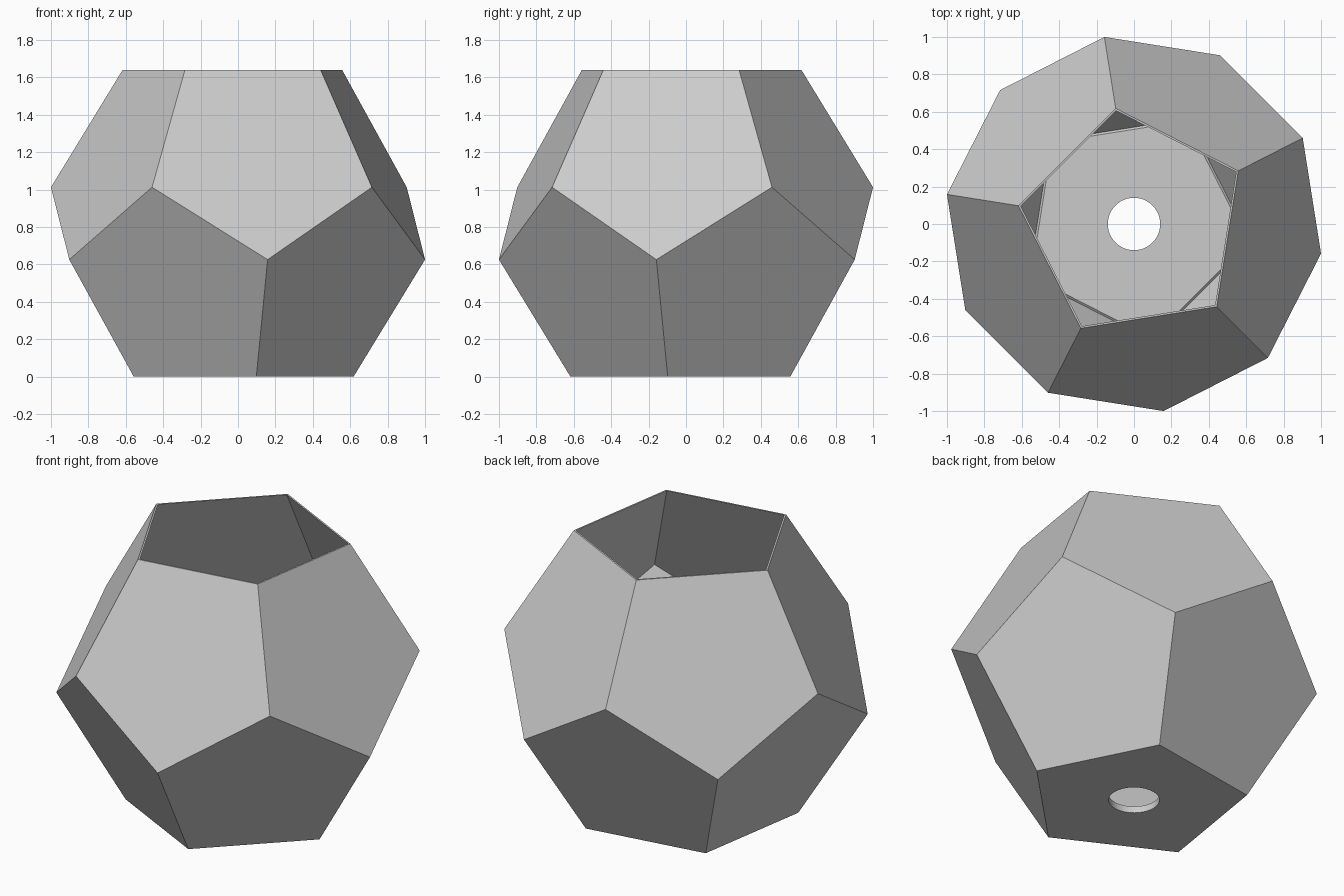
import bpy
import bmesh
from math import cos, sin, radians, pi, sqrt

cube = bpy.data.objects.get("Cube")
if cube:
    bpy.data.objects.remove(cube, do_unlink=True)

# Proportions of a regular dodecahedron standing on one face
PHI = (1 + sqrt(5)) / 2
WIDE = 1 / cos(radians(9))       # radius of the two middle rings
NARROW = WIDE / PHI              # radius of the base and the opening
LOW, HIGH = NARROW, WIDE         # heights of the two middle rings
HEIGHT = LOW + HIGH
WALL = 0.009
HOLE_RADIUS, HOLE_STEPS = 0.14, 10
FLOOR_RIM, FLOOR_TOP = 0.03, 0.04

bm = bmesh.new()


def ring(radius, z, turn=0, count=5):
    step = 2 * pi / count
    start = radians(-81 + turn)
    return [bm.verts.new((radius * cos(start + i * step),
                          radius * sin(start + i * step), z)) for i in range(count)]


def bridge(a, b):
    n = len(a)
    for i in range(n):
        j = (i + 1) % n
        bm.faces.new((a[i], a[j], b[j], b[i]))


def side_walls(base, low, high, top):
    # Five pentagons above the base and five below the opening
    for i in range(5):
        j = (i + 1) % 5
        bm.faces.new((base[i], base[j], low[j], high[i], low[i]))
        bm.faces.new((top[i], top[j], high[j], low[j], high[i]))


def floor_with_hole(outer, hole):
    # Each fifth of the floor runs from one edge to an arc of the hole
    for i in range(5):
        arc = [hole[(i * HOLE_STEPS + k) % len(hole)] for k in range(HOLE_STEPS + 1)]
        bm.faces.new([outer[i], outer[(i + 1) % 5]] + arc[::-1])


# Outer shell
outer = [ring(NARROW, 0), ring(WIDE, LOW), ring(WIDE, HIGH, 36), ring(NARROW, HEIGHT, 36)]
side_walls(*outer)

# Inner shell, parallel to the outer one
mid = HEIGHT / 2
scale = 1 - WALL / mid
z_base, z_low, z_high = [mid + (z - mid) * scale for z in (0, LOW, HIGH)]
blend = (FLOOR_RIM - z_base) / (z_low - z_base)
rim_radius = scale * (NARROW + (WIDE - NARROW) * blend)
opening = NARROW - WALL * sqrt(5) / 2 / cos(pi / 5)
inner = [ring(rim_radius, FLOOR_RIM), ring(WIDE * scale, z_low),
         ring(WIDE * scale, z_high, 36), ring(opening, HEIGHT, 36)]
side_walls(*inner)
bridge(outer[3], inner[3])

# Floor with chamfered edge and round drain hole
floor = ring(0.5 / cos(pi / 5), FLOOR_TOP)
bridge(inner[0], floor)
hole_low = ring(HOLE_RADIUS, 0, 0, HOLE_STEPS * 5)
hole_top = ring(HOLE_RADIUS, FLOOR_TOP, 0, HOLE_STEPS * 5)
floor_with_hole(outer[0], hole_low)
floor_with_hole(floor, hole_top)
bridge(hole_low, hole_top)

bmesh.ops.recalc_face_normals(bm, faces=bm.faces)
mesh = bpy.data.meshes.new("planter_pot")
bm.to_mesh(mesh)
bm.free()

# Single light grey material
grey = bpy.data.materials.new("light_grey")
grey.use_nodes = True
color = (0.6, 0.6, 0.6, 1)
grey.diffuse_color = color
grey.node_tree.nodes["Principled BSDF"].inputs["Base Color"].default_value = color
mesh.materials.append(grey)

pot = bpy.data.objects.new("planter_pot", mesh)
bpy.context.collection.objects.link(pot)
